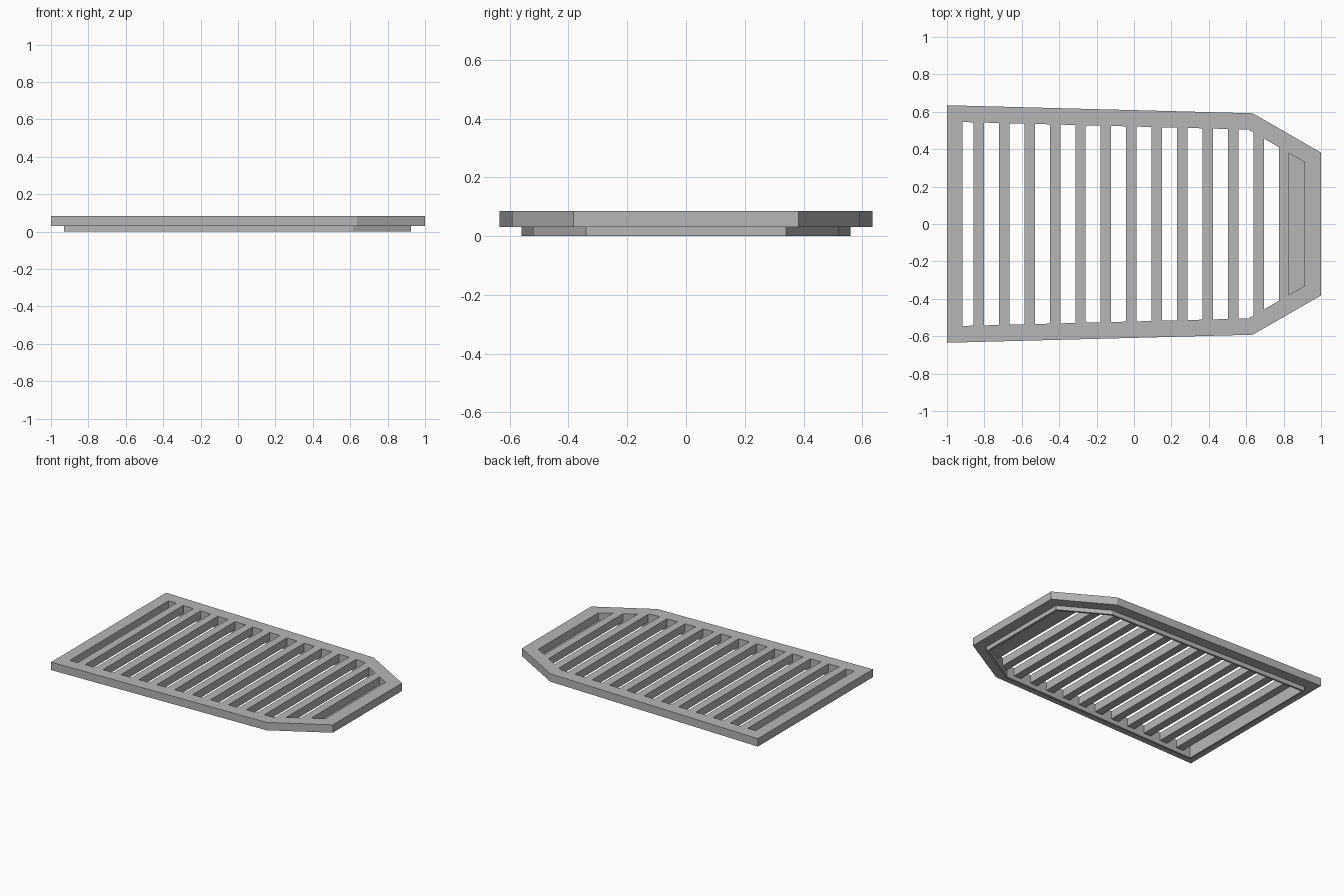
import bpy, bmesh

cube = bpy.data.objects.get("Cube")
if cube:
    bpy.data.objects.remove(cube, do_unlink=True)

GREY = 0.47
mat = bpy.data.materials.new("plain grey")
mat.use_nodes = True
mat.diffuse_color = (GREY, GREY, GREY, 1)
mat.node_tree.nodes["Principled BSDF"].inputs["Base Color"].default_value = (GREY, GREY, GREY, 1)

LEDGE, TOP = 0.03, 0.085     # underside and top of the plate
BAR_W, PITCH, BARS = 0.056, 0.136, 13


def mirrored(half):
    """Close a +y half profile across the x axis."""
    return half + [(x, -y) for x, y in reversed(half)]


def prisms(name, outlines, z0, z1):
    """One object holding an upright prism for each outline."""
    bm = bmesh.new()
    for pts in outlines:
        face = bm.faces.new([bm.verts.new((x, y, z0)) for x, y in pts])
        ext = bmesh.ops.extrude_face_region(bm, geom=[face])
        for v in ext["geom"]:
            if isinstance(v, bmesh.types.BMVert):
                v.co.z = z1
    bmesh.ops.recalc_face_normals(bm, faces=bm.faces)
    mesh = bpy.data.meshes.new(name)
    bm.to_mesh(mesh)
    bm.free()
    mesh.materials.append(mat)
    obj = bpy.data.objects.new(name, mesh)
    bpy.context.collection.objects.link(obj)
    return obj


def combine(target, other, operation):
    """Apply a boolean and discard the helper."""
    mod = target.modifiers.new(operation, "BOOLEAN")
    mod.operation, mod.solver, mod.object = operation, "EXACT", other
    bpy.context.view_layer.update()
    dg = bpy.context.evaluated_depsgraph_get()
    mesh = bpy.data.meshes.new_from_object(target.evaluated_get(dg))
    target.modifiers.clear()
    target.data = mesh
    bpy.data.objects.remove(other, do_unlink=True)


# Half outlines of the plate, the locating rim below it and the opening
plate_half = [(-1, 0.635), (0.635, 0.592), (1, 0.382)]
rim_half = [(-0.93, 0.56), (0.615, 0.52), (0.925, 0.34)]
opening_half = [(-0.918, 0.545), (0.612, 0.505), (0.908, 0.333)]


def opening_y(x):
    """Half width of the opening at x."""
    for (xa, ya), (xb, yb) in zip(opening_half, opening_half[1:]):
        if x <= xb:
            return ya + (yb - ya) * (x - xa) / (xb - xa)
    return opening_half[-1][1]


# Slots lie between neighbouring bars
edges = [opening_half[0][0]]
for i in range(BARS):
    centre = -0.83 + i * PITCH
    edges += [centre - BAR_W / 2, centre + BAR_W / 2]
edges.append(opening_half[-1][0])
slots = []
for a, b in zip(edges[::2], edges[1::2]):
    xs = [a] + [p[0] for p in opening_half if a < p[0] < b] + [b]
    slots.append(mirrored([(x, opening_y(x)) for x in xs]))

# Grate: plate joined to rim, hollowed below the bars, then slotted
grate = prisms("slotted_grate", [mirrored(plate_half)], LEDGE, TOP)
combine(grate, prisms("rim", [mirrored(rim_half)], 0, 0.05), "UNION")
combine(grate, prisms("recess", [mirrored(opening_half)], -0.1, LEDGE), "DIFFERENCE")
combine(grate, prisms("slots", slots, -0.2, 0.2), "DIFFERENCE")
